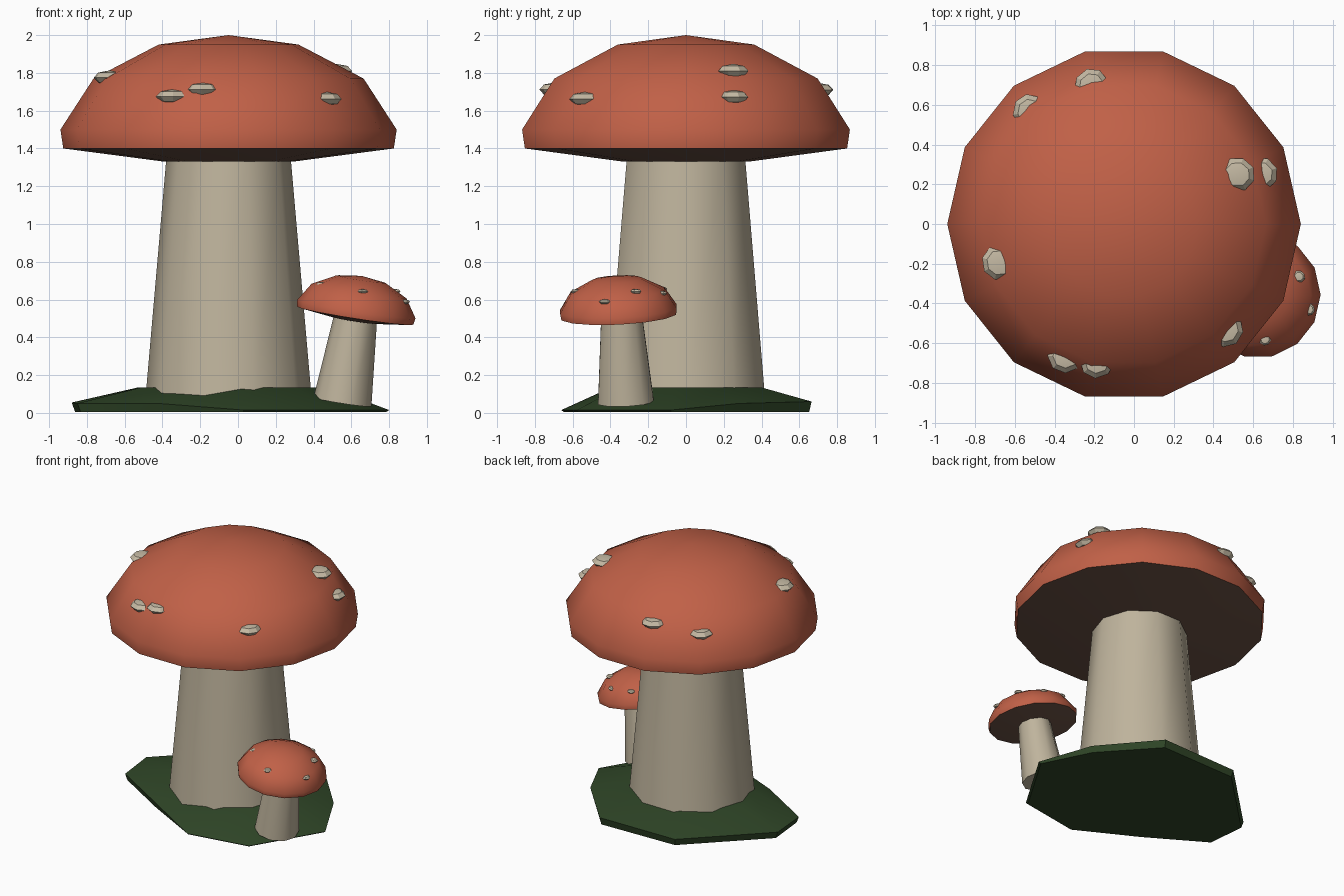
import bpy, bmesh, math
from mathutils import Matrix, Vector

if "Cube" in bpy.data.objects:
    bpy.data.objects.remove(bpy.data.objects["Cube"])


def material(name, rgb):
    m = bpy.data.materials.new(name)
    m.diffuse_color = (*rgb, 1)
    m.use_nodes = True
    m.node_tree.nodes["Principled BSDF"].inputs["Base Color"].default_value = m.diffuse_color
    return m


RED = material("cap_red", (0.53, 0.118, 0.063))
BROWN = material("gill_brown", (0.15, 0.085, 0.06))
CREAM = material("stem_cream", (0.52, 0.455, 0.335))
PALE = material("spot_cream", (0.56, 0.49, 0.37))
GREEN = material("moss_green", (0.028, 0.06, 0.02))


def finish(bm, name, mats, angle):
    bmesh.ops.recalc_face_normals(bm, faces=bm.faces)
    me = bpy.data.meshes.new(name)
    bm.to_mesh(me)
    bm.free()
    ob = bpy.data.objects.new(name, me)
    bpy.context.collection.objects.link(ob)
    for m in mats:
        me.materials.append(m)
    bpy.ops.object.select_all(action='DESELECT')
    ob.select_set(True)
    bpy.context.view_layer.objects.active = ob
    bpy.ops.object.shade_smooth_by_angle(angle=math.radians(angle))
    return ob


def skin(bm, rings):
    """Join equal-length rings with quads and close both ends."""
    n = len(rings[0])
    for a, b in zip(rings, rings[1:]):
        for i in range(n):
            j = (i + 1) % n
            bm.faces.new((a[i], a[j], b[j], b[i]))
    bm.faces.new(rings[0][::-1])


def lathe(name, profile, sides, mat, mats, angle, under=0):
    """Turn a profile; the lowest `under` bands take the second material."""
    bm = bmesh.new()
    rings = [[bm.verts.new(mat @ Vector((r * math.cos(math.tau * i / sides),
                                         r * math.sin(math.tau * i / sides), z)))
              for i in range(sides)] for r, z in profile if r > 0]
    skin(bm, rings)
    if profile[-1][0] == 0:
        tip = bm.verts.new(mat @ Vector((0, 0, profile[-1][1])))
        for i in range(sides):
            bm.faces.new((rings[-1][i], rings[-1][(i + 1) % sides], tip))
    else:
        bm.faces.new(rings[-1])
    if under:
        low = set(v for ring in rings[:under + 1] for v in ring)
        for f in bm.faces:
            f.material_index = int(all(v in low for v in f.verts))
    return finish(bm, name, mats, angle)


def placed(origin, axis):
    rot = Vector((0, 0, 1)).rotation_difference(Vector(axis)).to_matrix().to_4x4()
    return Matrix.Translation(origin) @ rot


def spots(name, centres, radius, height):
    bm = bmesh.new()
    for k, c in enumerate(centres):
        bmesh.ops.create_uvsphere(
            bm, u_segments=8, v_segments=4, radius=1,
            matrix=Matrix.Translation(c) @ Matrix.Rotation(k * 0.7, 4, 'Z')
            @ Matrix.Diagonal((radius, radius * 0.95, height, 1)))
    finish(bm, name, [PALE], 30)


CAP = [(0.34, 0), (0.875, 0.07), (0.89, 0.17), (0.715, 0.44), (0.37, 0.62), (0, 0.67)]

# Large mushroom
lathe("large_stem", [(0.445, 0.02), (0.33, 1.34)], 10,
      Matrix.Translation((-0.05, 0, 0)), [CREAM], 40)
lathe("large_cap", CAP, 14, Matrix.Translation((-0.05, 0, 1.33)), [RED, BROWN], 50, 1)

# Spots lie level and are half sunk in the cap
big = [(-.345, -.665, 1.675), (-.185, -.69, 1.712), (.465, -.53, 1.662), (-.68, -.195, 1.775),
       (.52, .25, 1.81), (.635, .25, 1.672), (-.215, .695, 1.71), (-.525, .565, 1.662)]
spots("large_cap_spots", big, 0.09, 0.038)

# Small leaning mushroom
lean = (0.155, -0.05, 1)
lathe("small_stem", [(0.155, 0), (0.115, 0.45)], 10,
      placed((0.553, -0.318, 0.057), lean), [CREAM], 40)
lathe("small_cap", [(r * 0.356, z * 0.356) for r, z in CAP], 14,
      placed((0.617, -0.355, 0.49), lean), [RED, BROWN], 50, 1)
small = [(.445, -.44, .68), (.492, -.545, .63), (.66, -.58, .642), (.88, -.43, .588),
         (.83, -.265, .643), (.715, -.13, .633), (.555, -.13, .655)]
spots("small_cap_spots", small, 0.032, 0.014)

# Mossy ground: irregular outline (x, y, rim height) rising to a low mound
outline = [(-.88, .14, .055), (-.85, -.16, .05), (-.42, -.42, .05), (.03, -.66, .015),
           (.5, -.58, .015), (.80, -.08, .015), (.62, .28, .05), (.27, .665, .06), (-.36, .65, .055)]
bm = bmesh.new()
base = [bm.verts.new((x * 0.98, y * 0.98, 0.004)) for x, y, z in outline]
rim = [bm.verts.new(p) for p in outline]
top = [bm.verts.new((x * 0.6, y * 0.6, 0.135)) for x, y, z in outline]
skin(bm, [base, rim, top])
bm.faces.new(top)
finish(bm, "mossy_ground", [GREEN], 30)
